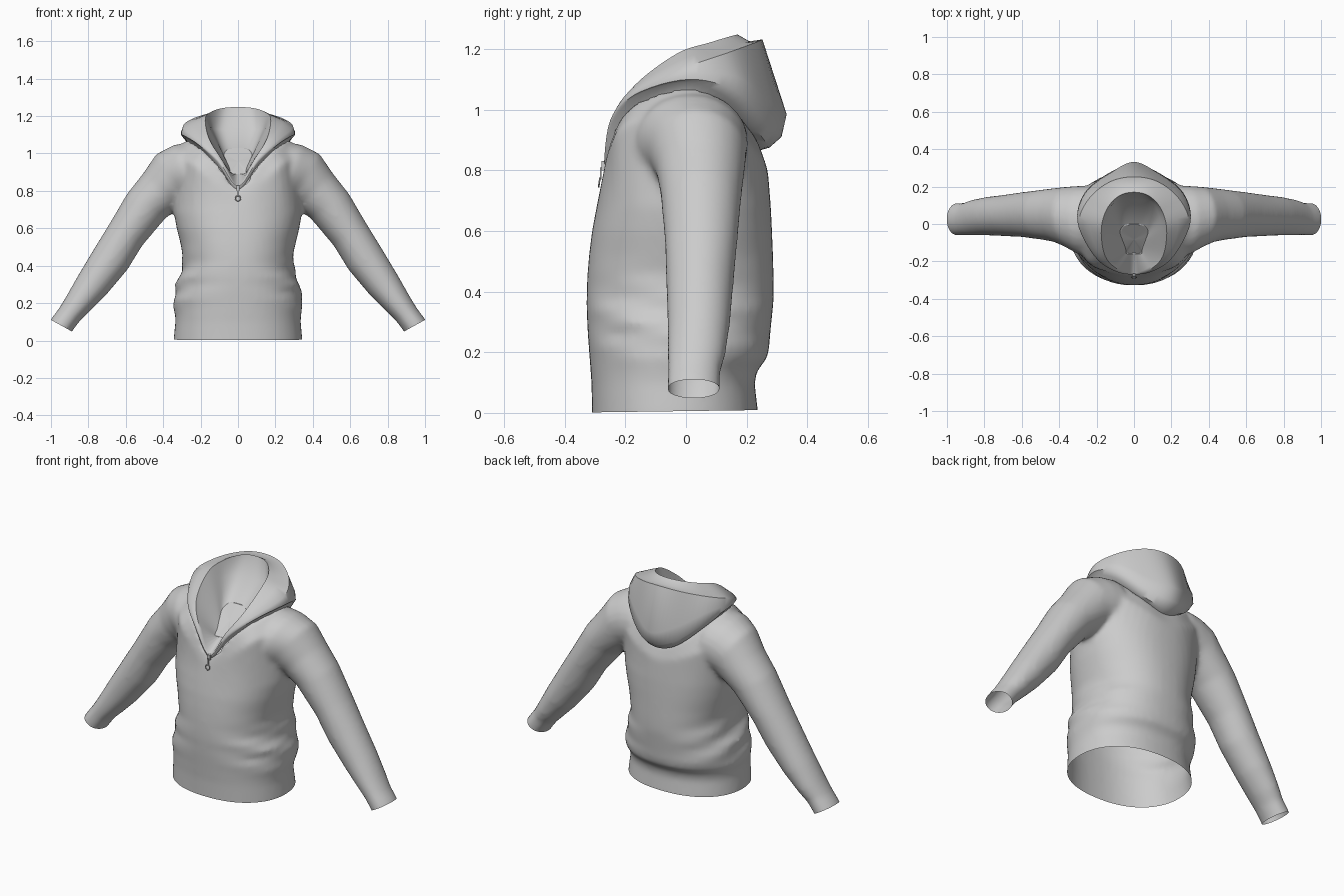
import bpy, bmesh, math
from mathutils import Vector

if "Cube" in bpy.data.objects:
    bpy.data.objects.remove(bpy.data.objects["Cube"])


def closed_ring(half, n=4):
    """Mirror a half outline (front to back) and round it with a closed spline."""
    p = [Vector(v) for v in half]
    p += [Vector((-v.x, v.y, v.z)) for v in reversed(p[1:-1])]
    out, m = [], len(p)
    for i in range(m):
        a, b, c, d = (p[(i + k) % m] for k in (-1, 0, 1, 2))
        for s in range(n):
            t = s / n
            out.append(0.5 * (2 * b + (c - a) * t + (2 * a - 5 * b + 4 * c - d) * t * t
                              + (3 * b - a - 3 * c + d) * t ** 3))
    return out


def loft(bm, rings, cap_start=False, cap_end=False):
    vs = [[bm.verts.new(p) for p in r] for r in rings]
    n = len(rings[0])
    for a, b in zip(vs, vs[1:]):
        for i in range(n):
            bm.faces.new((a[i], a[(i + 1) % n], b[(i + 1) % n], b[i]))
    for on, ring in ((cap_start, vs[0]), (cap_end, vs[-1])):
        if on:
            c = bm.verts.new(sum((v.co for v in ring), Vector()) / n)
            for i in range(n):
                bm.faces.new((ring[i], ring[(i + 1) % n], c))


def make_object(name, bm):
    bmesh.ops.recalc_face_normals(bm, faces=bm.faces)
    me = bpy.data.meshes.new(name)
    bm.to_mesh(me)
    bm.free()
    ob = bpy.data.objects.new(name, me)
    bpy.context.collection.objects.link(ob)
    bpy.ops.object.select_all(action='DESELECT')
    ob.select_set(True)
    bpy.context.view_layer.objects.active = ob
    return ob


def torso_ring(z, w, front, back):
    """48-point oval with soft gathers at the sides above the hem."""
    pts = []
    for i in range(48):
        a = -math.pi / 2 + math.tau * i / 48
        c, s = math.cos(a), math.sin(a)
        g = math.exp(-((z - 0.32) / 0.12) ** 2)
        k = 1 + 0.035 * g * abs(c) ** 1.5 * math.sin(50 * z + 4 * s + c)
        x = w * math.copysign(abs(c) ** 0.88, c)
        y = (front + back) / 2 + (back - front) / 2 * math.copysign(abs(s) ** 0.92, s)
        pts.append(Vector((x * k, y * k, z)))
    return pts


# Body: torso and sleeves fused into one soft skin
neck = [(0, -.262, .82), (.1, -.235, .94), (.19, -.16, 1.03), (.27, 0, 1.075),
        (.23, .13, 1.03), (.12, .22, .93), (0, .24, .88)]
yoke = [(0, -.276, .77), (.13, -.258, .85), (.25, -.2, .95), (.36, .02, .99),
        (.3, .17, .92), (.15, .25, .84), (0, .27, .8)]
throat = [(0, -.16, .89), (.04, -.158, .892), (.045, -.13, .92), (.06, -.09, .955),
          (.075, -.04, .995), (.05, -.005, 1.025), (0, 0, 1.03)]
profile = [(-.05, .345, -.31, .238), (.0, .345, -.31, .238), (.1, .335, -.312, .226),
           (.14, .337, -.315, .235), (.18, .345, -.318, .268), (.22, .345, -.321, .275),
           (.26, .335, -.324, .278), (.3, .328, -.326, .282), (.34, .315, -.328, .286),
           (.38, .302, -.328, .29), (.42, .296, -.327, .29), (.46, .297, -.325, .289),
           (.52, .308, -.32, .287), (.6, .328, -.31, .284), (.68, .342, -.295, .28)]
bm = bmesh.new()
rings = [torso_ring(*p) for p in profile]
rings += [closed_ring(yoke), closed_ring(neck),
          closed_ring([(x * 1.3, y * 1.15, z - .17) for x, y, z in throat])]
loft(bm, rings, True, True)

# centre x, centre z, half thickness, tilt from vertical (degrees), centre y, half depth
sleeve = [(.22, .90, .165, 12, .015, .19), (.29, .885, .17, 18, .02, .185),
          (.355, .86, .16, 31, .038, .162), (.41, .80, .135, 48, .048, .146),
          (.49, .72, .122, 57, .05, .134), (.60, .565, .106, 57, .05, .12),
          (.68, .435, .106, 57, .046, .112), (.78, .295, .092, 58, .042, .104),
          (.86, .19, .074, 58, .034, .096), (.90, .14, .066, 60, .027, .088),
          (.945, .08, .066, 61, .025, .088), (.97, .035, .066, 61, .025, .088)]
for side in (1, -1):
    tube = []
    for x, z, h, tilt, y, d in sleeve:
        nx, nz = math.sin(math.radians(tilt)), math.cos(math.radians(tilt))
        tube.append([Vector((side * (x + nx * h * math.cos(t)), y + d * math.sin(t),
                             z + nz * h * math.cos(t)))
                     for t in (math.tau * i / 24 for i in range(24))])
    loft(bm, tube, True, True)
body = make_object("hoodie_body", bm)
rm = body.modifiers.new("fuse", 'REMESH')
rm.mode, rm.voxel_size = 'VOXEL', 0.013
sm = body.modifiers.new("soften", 'SMOOTH')
sm.factor, sm.iterations = 0.5, 10
for name in ("fuse", "soften"):
    bpy.ops.object.modifier_apply(modifier=name)

# Open the hem and both cuffs
bm = bmesh.new()
bm.from_mesh(body.data)
for co, no in (((0, 0, .006), (0, .014, -1)), ((.945, 0, .08), (.48, 0, -.87)),
               ((-.945, 0, .08), (-.48, 0, -.87))):
    bmesh.ops.bisect_plane(bm, geom=bm.verts[:] + bm.edges[:] + bm.faces[:],
                           plane_co=co, plane_no=no, clear_outer=True)
bm.to_mesh(body.data)
bm.free()
bpy.ops.object.shade_smooth_by_angle(angle=math.radians(50))

# Hood lying on the shoulders: outside, rim, rolled crest, inner edge, throat
hood_rings = [
    [(x, y, z - .015) for x, y, z in neck],
    [(0, -.267, .815), (.11, -.243, .95), (.21, -.165, 1.045), (.285, 0, 1.09),
     (.25, .15, 1.03), (.12, .25, .91), (0, .275, .875)],
    [(0, -.269, .82), (.11, -.246, .955), (.215, -.168, 1.05), (.302, .01, 1.1),
     (.265, .165, 1.06), (.13, .275, .95), (0, .315, .91)],
    [(0, -.269, .822), (.11, -.248, .96), (.213, -.17, 1.055), (.302, .01, 1.115),
     (.26, .165, 1.11), (.13, .27, 1.03), (0, .332, .985)],
    [(0, -.27, .825), (.105, -.25, .965), (.205, -.17, 1.065), (.292, 0, 1.14),
     (.245, .13, 1.185), (.13, .225, 1.22), (0, .252, 1.232)],
    [(0, -.266, .83), (.095, -.247, .967), (.18, -.172, 1.075), (.235, -.015, 1.165),
     (.19, .1, 1.2), (.1, .185, 1.222), (0, .21, 1.225)],
    [(0, -.263, .83), (.085, -.243, .965), (.155, -.17, 1.08), (.175, -.03, 1.185),
     (.145, .08, 1.222), (.08, .15, 1.243), (0, .17, 1.248)],
    [(0, -.258, .832), (.075, -.235, .95), (.135, -.165, 1.045), (.145, -.04, 1.12),
     (.13, .06, 1.13), (.09, .122, 1.13), (0, .128, 1.13)]]
hood_rings = [closed_ring(r, 6) for r in hood_rings]
bm = bmesh.new()
loft(bm, hood_rings + [closed_ring(throat, 6)])
make_object("hood", bm)
bpy.ops.object.shade_smooth_by_angle(angle=math.radians(45))

# Flat panel closing the throat inside the hood
bm = bmesh.new()
loft(bm, [closed_ring(throat, 6), closed_ring([(x * .9, y * .95 - .004, z) for x, y, z in throat], 6)],
     False, True)
make_object("neck_panel", bm)

# Zip slider, link and pull ring
for name, loc, size in (("zip_slider", (0, -.272, .815), (.018, .012, .03)),
                        ("zip_link", (0, -.281, .79), (.006, .006, .04))):
    bpy.ops.mesh.primitive_cube_add(size=1, location=loc)
    bpy.context.object.name = name
    bpy.context.object.scale = size
bpy.ops.mesh.primitive_torus_add(location=(0, -.286, .76), rotation=(math.radians(82), 0, 0),
                                 major_radius=.014, minor_radius=.003,
                                 major_segments=20, minor_segments=6)
bpy.context.object.name = "zip_ring"
bpy.ops.object.shade_smooth_by_angle()
